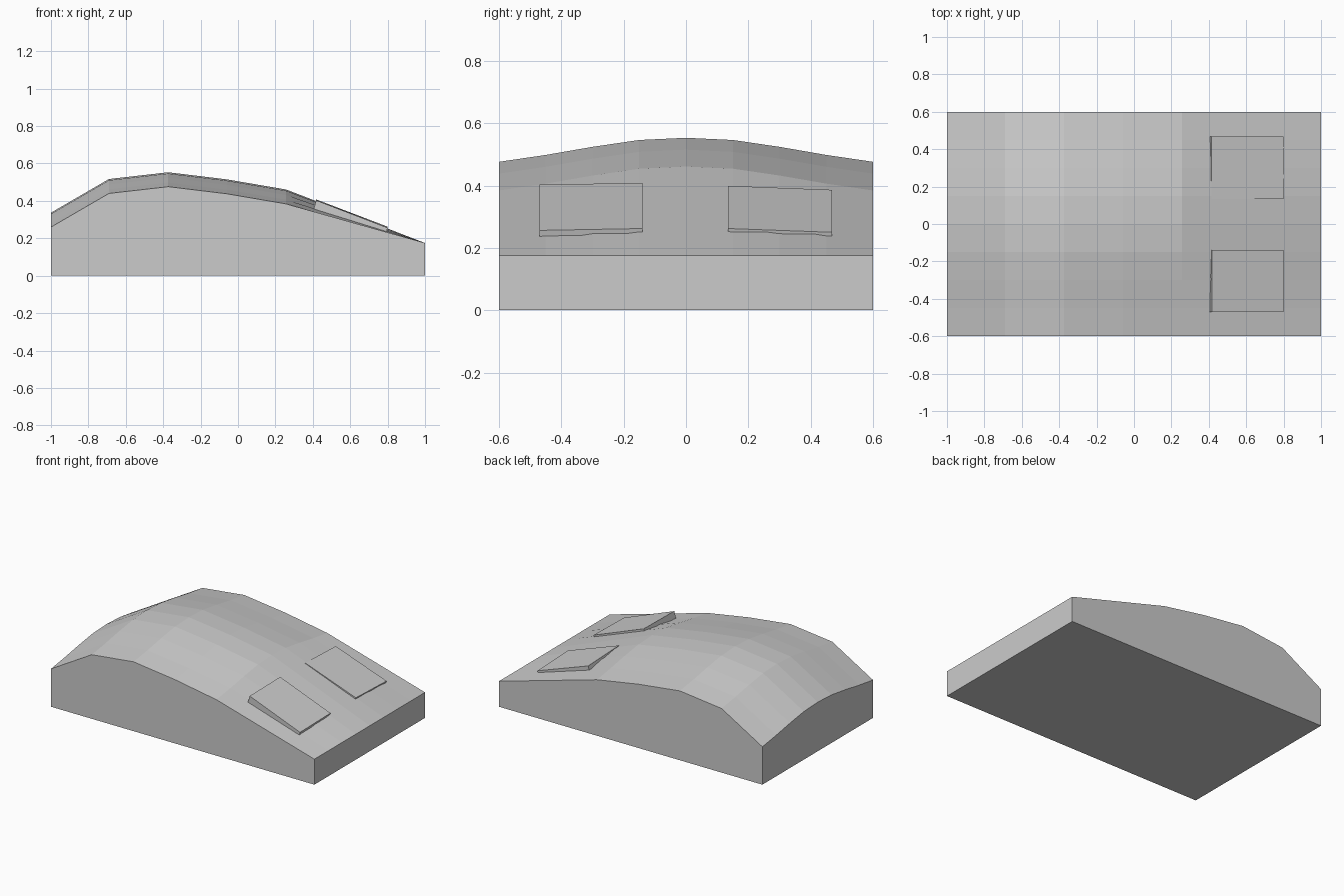
import bpy, bmesh

if "Cube" in bpy.data.objects:
    bpy.data.objects.remove(bpy.data.objects["Cube"])


def finish(bm, name):
    bmesh.ops.recalc_face_normals(bm, faces=bm.faces)
    mesh = bpy.data.meshes.new(name)
    bm.to_mesh(mesh)
    bm.free()
    obj = bpy.data.objects.new(name, mesh)
    bpy.context.collection.objects.link(obj)
    return obj


# Body: side profile (x, edge height, crown amount) lofted with a crowned cross-section
profile = [(-1, 0.26, 1), (-0.69, 0.44, 1), (-0.373, 0.476, 1),
           (-0.06, 0.438, 1), (0.257, 0.384, 1), (1, 0.175, 0)]
crown = [(-0.6, 0), (-0.45, 0.022), (-0.3, 0.048), (-0.15, 0.07), (0, 0.077),
         (0.15, 0.07), (0.3, 0.048), (0.45, 0.022), (0.6, 0)]

bm = bmesh.new()
rings = []
for x, z, k in profile:
    ring = [bm.verts.new((x, y, z + k * c)) for y, c in crown]
    ring += [bm.verts.new((x, 0.6, 0)), bm.verts.new((x, -0.6, 0))]
    rings.append(ring)
for a, b in zip(rings, rings[1:]):
    n = len(a)
    for i in range(n):
        j = (i + 1) % n
        bm.faces.new((a[i], a[j], b[j], b[i]))
bm.faces.new(rings[0])
bm.faces.new(rings[-1])
finish(bm, "body")


# Buttons: tilted slabs sunk into the sloping front, set by their top corner heights
def button(name, x_back, y0, y1, back, front, depth=0.07):
    bm = bmesh.new()
    bmesh.ops.create_cube(bm, size=1)
    for v in bm.verts:
        x, y, z = v.co
        heights = front if x > 0 else back
        top = heights[1] if y > 0 else heights[0]
        v.co = (0.8 if x > 0 else x_back, y1 if y > 0 else y0, top)
        if z < 0:
            v.co.z -= depth
            v.co.x -= 0.02
    return finish(bm, name)


button("right_button", 0.418, -0.47, -0.14, (0.403, 0.408), (0.256, 0.262))
button("left_button", 0.415, 0.135, 0.468, (0.399, 0.386), (0.262, 0.25))
